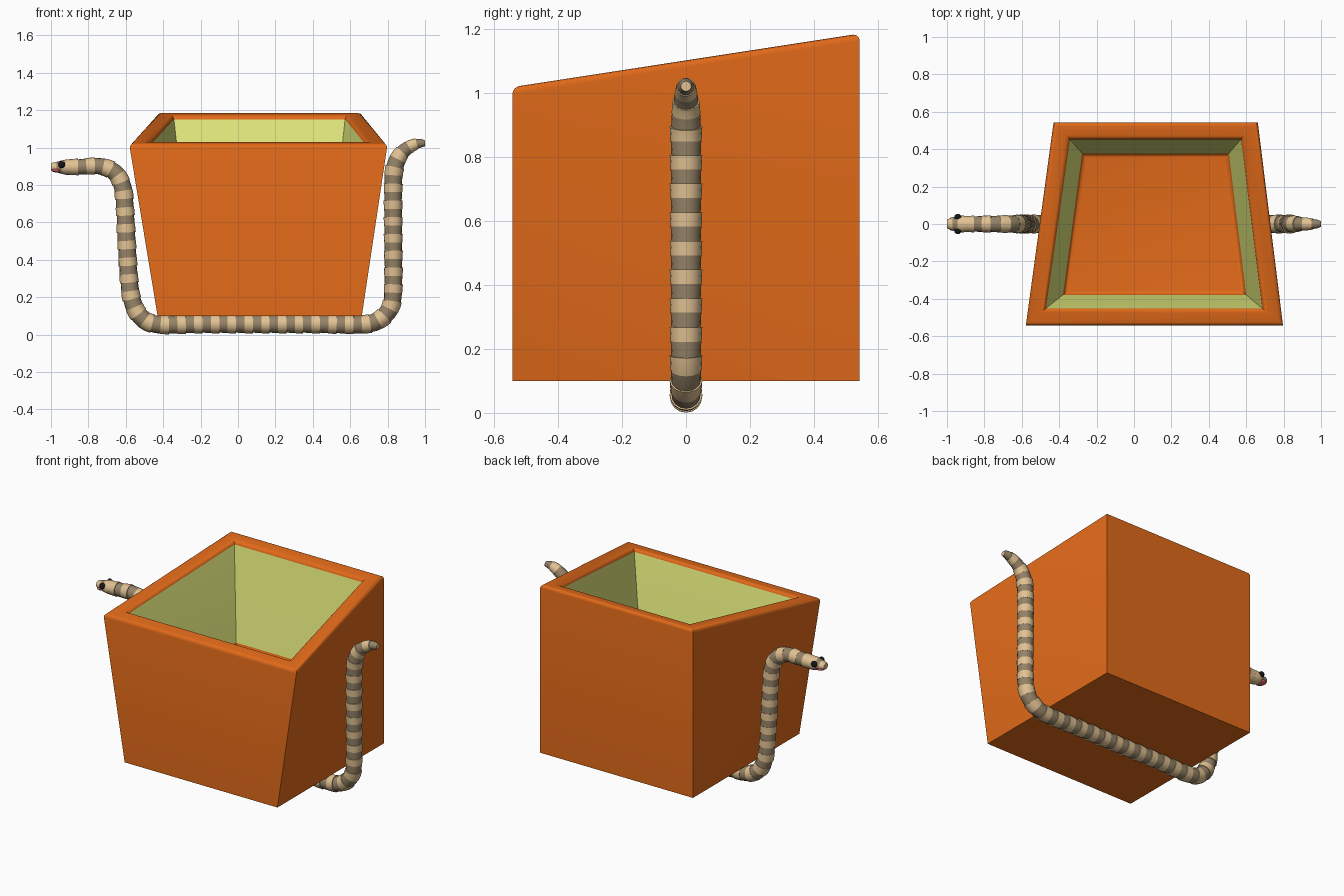
import bpy, bmesh, math
from mathutils import Vector

if "Cube" in bpy.data.objects:
    bpy.data.objects.remove(bpy.data.objects["Cube"])


def material(name, rgb):
    m = bpy.data.materials.new(name)
    m.diffuse_color = (*rgb, 1)
    m.use_nodes = True
    m.node_tree.nodes["Principled BSDF"].inputs["Base Color"].default_value = m.diffuse_color
    return m


ORANGE = material("orange clay", (0.76, 0.145, 0.010))
GREEN = material("pale green lining", (0.75, 0.80, 0.20))
LIGHT = material("light scales", (0.76, 0.54, 0.29))
DARK = material("dark scales", (0.30, 0.225, 0.135))
BLACK = material("black", (0.008, 0.008, 0.008))
PINK = material("pink", (0.80, 0.12, 0.12))


def finish(bm, name, mats, angle=30):
    bmesh.ops.recalc_face_normals(bm, faces=bm.faces)
    me = bpy.data.meshes.new(name)
    bm.to_mesh(me)
    bm.free()
    ob = bpy.data.objects.new(name, me)
    bpy.context.collection.objects.link(ob)
    for m in mats:
        me.materials.append(m)
    bpy.ops.object.select_all(action='DESELECT')
    ob.select_set(True)
    bpy.context.view_layer.objects.active = ob
    bpy.ops.object.shade_smooth_by_angle(angle=math.radians(angle))
    return ob


# Pot: tapered box with a sloping rim and a level sunken floor
def rim_z(y):
    return 1.103 + 0.154 * y


def loop(bm, front, back, y, z):
    pts = [(front[0], -y), (front[1], -y), (back[1], y), (back[0], y)]
    return [bm.verts.new((px, py, z(py))) for px, py in pts]


bm = bmesh.new()
base = loop(bm, (-0.43, 0.662), (-0.43, 0.662), 0.543, lambda y: 0.1)
rim = loop(bm, (-0.582, 0.80), (-0.43, 0.662), 0.543, rim_z)
mouth = loop(bm, (-0.475, 0.69), (-0.345, 0.575), 0.455, rim_z)
floor = loop(bm, (-0.375, 0.595), (-0.275, 0.505), 0.375, lambda y: 0.54)
bm.faces.new(base)
bm.faces.new(floor)
for lower, upper, mat in ((base, rim, 0), (rim, mouth, 0), (mouth, floor, 1)):
    for i in range(4):
        j = (i + 1) % 4
        bm.faces.new((lower[i], lower[j], upper[j], upper[i])).material_index = mat


def ring_edges(vs):
    return [bm.edges.get((vs[i], vs[(i + 1) % 4])) for i in range(4)]


bmesh.ops.bevel(bm, geom=ring_edges(rim) + ring_edges(mouth) + ring_edges(floor),
                offset=0.022, segments=4, profile=0.5, affect='EDGES', material=0)
# The twisted outer sides fold from the top front corner to the bottom back one
for f in [f for f in bm.faces if f.calc_area() > 0.5 and f.material_index == 0
          and abs(f.normal.x) > 0.8]:
    top_front = max(f.verts, key=lambda v: v.co.z - 3 * v.co.y)
    low_back = min(f.verts, key=lambda v: v.co.z - 3 * v.co.y)
    bmesh.utils.face_split(f, top_front, low_back)
finish(bm, "pot", [ORANGE, GREEN])

# Snake path in the xz plane, from snout to tail
path = [(-0.9, 0.895), (-0.83, 0.897), (-0.74, 0.9), (-0.66, 0.868), (-0.617, 0.79),
        (-0.605, 0.68), (-0.595, 0.5), (-0.583, 0.3), (-0.565, 0.18), (-0.52, 0.095),
        (-0.43, 0.054), (-0.2, 0.056), (0.1, 0.056), (0.4, 0.056), (0.66, 0.054),
        (0.755, 0.078), (0.815, 0.145), (0.83, 0.25), (0.83, 0.5), (0.83, 0.8),
        (0.84, 0.9), (0.872, 0.967), (0.92, 1.005), (0.965, 1.022), (1.0, 1.022)]
P = [Vector((x, 0, z)) for x, z in path]
P = [2 * P[0] - P[1]] + P + [2 * P[-1] - P[-2]]
fine = []
for i in range(1, len(P) - 2):
    a, b, c, d = P[i - 1:i + 3]
    for k in range(24):
        t = k / 24
        fine.append(0.5 * (2 * b + (c - a) * t + (2 * a - 5 * b + 4 * c - d) * t * t
                           + (3 * b - a - 3 * c + d) * t ** 3))
fine.append(P[-2])
dist = [0.0]
for a, b in zip(fine, fine[1:]):
    dist.append(dist[-1] + (b - a).length)
LENGTH = dist[-1]


def at(s):
    i = 0
    while i < len(dist) - 2 and dist[i + 1] < s:
        i += 1
    f = (s - dist[i]) / (dist[i + 1] - dist[i])
    return fine[i].lerp(fine[i + 1], f), (fine[i + 1] - fine[i]).normalized()


SIDES = 16


def ring(bm, centre, tangent, ry, rz):
    up = tangent.cross(Vector((0, 1, 0)))
    return [bm.verts.new(centre + Vector((0, 1, 0)) * ry * math.cos(2 * math.pi * k / SIDES)
                         + up * rz * math.sin(2 * math.pi * k / SIDES))
            for k in range(SIDES)]


def skin(bm, rings, mats):
    for a, b, m in zip(rings, rings[1:], mats):
        for k in range(SIDES):
            j = (k + 1) % SIDES
            bm.faces.new((a[k], a[j], b[j], b[k])).material_index = m
    bm.faces.new(rings[0])
    bm.faces.new(rings[-1])


def body_radius(s):
    r = 0.044 + 0.007 * min(1, s / 0.35)
    left = max(0, LENGTH - s)
    return r * min(1, 0.33 + 0.67 * (left / 0.22) ** 0.6)


# Body: alternating light and dark bands, each stepping out like a scale
bm = bmesh.new()
BANDS = 2 * round(LENGTH / 0.09)
rings, mats = [], []
for n in range(BANDS):
    dark = n % 2
    for t in (0, 0.5, 1):
        s = LENGTH * (n + t) / BANDS
        p, tan = at(s)
        r = body_radius(s) * ((0.90 if dark else 0.96) + 0.04 * t)
        rings.append(ring(bm, p, tan, r, r))
        mats.append(dark)
skin(bm, rings, mats)
finish(bm, "snake_body", [LIGHT, DARK])

# Head: tapered snout with a dark brow band
bm = bmesh.new()
profile = [(-1.0, 0.022, 0.018), (-0.993, 0.027, 0.023), (-0.97, 0.034, 0.028),
           (-0.945, 0.042, 0.035), (-0.92, 0.045, 0.041), (-0.895, 0.043, 0.042)]
rings = [ring(bm, Vector((x, 0, 0.895)), Vector((1, 0, 0)), ry, rz)
         for x, ry, rz in profile]
skin(bm, rings, [0, 0, 1, 0, 0])
finish(bm, "snake_head", [LIGHT, DARK], 50)


def ball(name, loc, scale, mat):
    bm = bmesh.new()
    bmesh.ops.create_uvsphere(bm, u_segments=16, v_segments=10, radius=1)
    ob = finish(bm, name, [mat], 60)
    ob.location, ob.scale = loc, scale


# Eyes and mouth
for side, word in ((-1, "right"), (1, "left")):
    ball(word + "_eye", (-0.942, side * 0.037, 0.908), (0.019, 0.017, 0.019), BLACK)
ball("mouth", (-0.968, 0, 0.879), (0.03, 0.037, 0.013), PINK)
